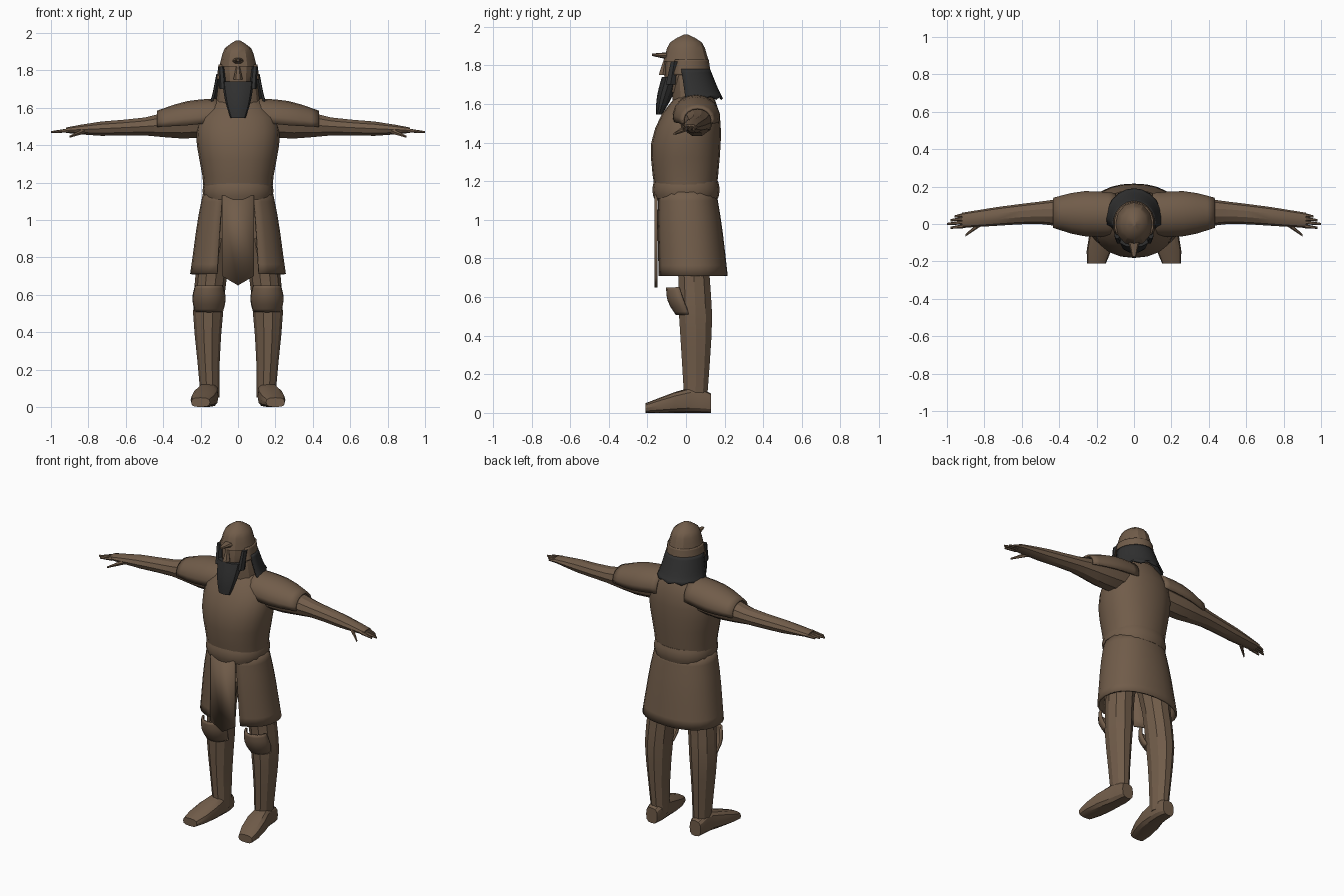
import bpy, bmesh
from math import sin, cos, radians, copysign
from mathutils import Vector

cube = bpy.data.objects.get("Cube")
if cube:
    bpy.data.objects.remove(cube, do_unlink=True)


def material(name, red, green, blue):
    mat = bpy.data.materials.new(name)
    mat.use_nodes = True
    color = (red, green, blue, 1)
    mat.diffuse_color = color
    mat.node_tree.nodes["Principled BSDF"].inputs["Base Color"].default_value = color
    return mat


BROWN = material("leather_brown", .165, .108, .068)
BLACK = material("hair_black", .03, .03, .03)


def finish(name, bm, mat, thickness):
    """Turn a bmesh into a shaded object, thickened when it is an open shell."""
    bmesh.ops.recalc_face_normals(bm, faces=bm.faces)
    mesh = bpy.data.meshes.new(name)
    bm.to_mesh(mesh)
    bm.free()
    mesh.materials.append(mat)
    part_object = bpy.data.objects.new(name, mesh)
    bpy.context.collection.objects.link(part_object)
    if thickness:
        solidify = part_object.modifiers.new("thickness", "SOLIDIFY")
        solidify.thickness = thickness
        solidify.offset = 0
    bpy.ops.object.select_all(action="DESELECT")
    part_object.select_set(True)
    bpy.context.view_layer.objects.active = part_object
    bpy.ops.object.shade_smooth_by_angle(angle=radians(28))


def sample(values, t):
    """Smooth curve through evenly spaced numbers or points."""
    last = len(values) - 1
    i = min(int(t * last), last - 1)
    f = t * last - i
    a, b = values[i], values[i + 1]
    slope_a = (b - values[max(i - 1, 0)]) / 2
    slope_b = (values[min(i + 2, last)] - a) / 2
    ease = f * f * (3 - 2 * f)
    return a + (b - a) * ease + slope_a * f * (1 - f) ** 2 - slope_b * f * f * (1 - f)


def signed_power(value, power):
    return copysign(abs(value) ** power, value)


def loft(name, path, wide, deep=1, axis="z", mat=BROWN, sides=12, rings=7,
         arc=None, power=1, thickness=.012, side=1, ragged=0):
    """Sweep an oval along a path. Depth is a ratio, a list, or the height above the floor."""
    bm = bmesh.new()
    points = [Vector((0, *p)[-3:]) for p in path]
    start, end = arc or (0, 360)
    count = sides + 1 if arc else sides
    loops = []
    for k in range(rings):
        t = k / (rings - 1)
        centre, r = sample(points, t), sample(wide, t)
        if deep == "floor":
            d = centre.z
        else:
            d = sample(deep, t) if isinstance(deep, list) else r * deep
        loop = []
        for i in range(count):
            angle = radians(start + (end - start) * i / sides)
            u = r * signed_power(cos(angle), power)
            v = d * signed_power(sin(angle), power)
            offset = {"x": (0, u, v), "y": (u, 0, v), "z": (u, v, 0)}[axis]
            p = centre + Vector(offset)
            if k == 0 and i % 2:
                p.z += ragged
            p.x *= side
            loop.append(bm.verts.new(p))
        loops.append(loop)
    for a, b in zip(loops, loops[1:]):
        for i in range(sides):
            j = (i + 1) % count
            bm.faces.new((a[i], a[j], b[j], b[i]))
    if not arc:
        bm.faces.new(loops[0])
        bm.faces.new(loops[-1])
    finish(name, bm, mat, thickness if arc else 0)


# Torso, belt and skirt open at the front
loft("torso", [(0, 1.1), (0, 1.4), (.05, 1.66)], [.18, .19, .22, .21, .1],
     [.15, .17, .18, .15, .08], sides=20, rings=9, power=.9)
loft("belt", [(0, 1.11), (0, 1.2)], [.18, .19, .18], .92, sides=20, rings=5, power=.9)
loft("skirt", [(.03, .71), (0, 1.15)], [.25, .22, .18], [.18, .17, .15],
     sides=24, arc=(-66, 246), power=.9)

# Pointed front flap hanging from the belt
bm = bmesh.new()
rows = []
for z, point in ((1.13, 0), (.7, .05)):
    rows.append([bm.verts.new((.085 * t, -.155, z - point * (1 - abs(t)))) for t in (-1, 0, 1)])
for i in range(2):
    bm.faces.new((rows[0][i], rows[0][i + 1], rows[1][i + 1], rows[1][i]))
finish("front_flap", bm, BROWN, .015)

# Head and helmet
loft("neck", [(.02, 1.6), (0, 1.78)], [.12, .11, .09], .75)
loft("head", [(-.03, 1.66), (0, 1.84)], [.06, .085, .09], 1.15)
loft("nose", [(-.12, 1.75), (-.11, 1.82)], [.025, .01], sides=6)
loft("helmet", [(0, 1.82), (0, 1.96)], [.1, .09, .07, .01], 1.18)
loft("helmet_neck_guard", [(0, 1.75), (0, 1.83)], [.11, .1], 1.12, arc=(-30, 210))
loft("helmet_crest", [(-.1, 1.85), (-.175, 1.855)], [.03, .02, .01], .6, axis="y", sides=8)

# Hair and beard
loft("hair", [(.03, 1.625), (0, 1.78)], [.145, .125, .11], 1.08, mat=BLACK,
     arc=(-12, 192), ragged=.015)
loft("beard", [(-.14, 1.545), (-.08, 1.74)], [.04, .07, .085], [.015, .04, .045], mat=BLACK)

for side, word in ((1, "left"), (-1, "right")):
    def part(name, *shape, **options):
        loft(word + "_" + name, *shape, side=side, **options)

    part("sideburn", [(.08, -.08, 1.7), (.09, -.06, 1.82)], [.02, .015], 1.4, mat=BLACK, sides=6)

    # Arm, shoulder pad and hand
    part("arm", [(.15, .05, 1.53), (.5, .06, 1.5), (.92, .02, 1.48)], [.09, .085, .06, .05, .04],
         [.09, .085, .05, .04, .015], axis="x", sides=10, rings=9)
    part("shoulder_pad", [(.1, .05, 1.55), (.43, .06, 1.515)], [.11, .115, .075], .85,
         axis="x", arc=(-15, 195), sides=10)
    for i, finger in enumerate(("index", "middle", "ring", "little")):
        y = .02 * i - .01
        tip = 1 - .02 * abs(i - 1)
        part(finger + "_finger", [(.9, y, 1.48), (tip, y - .01, 1.47)], [.012, .006],
             axis="x", sides=6)
    part("thumb", [(.8, .02, 1.485), (.9, -.06, 1.445)], [.02, .006], axis="x", sides=6)

    # Leg, knee guard and boot
    part("leg", [(.15, .05, .05), (.16, .05, .5), (.12, .03, .9)], [.05, .06, .08, .085, .1],
         [.06, .075, .09, .085, .1], sides=10, rings=9)
    part("knee_guard", [(.155, .03, .51), (.155, -.02, .65)], [.07, .085, .07], 1.1,
         arc=(-170, -10), sides=8)
    part("boot", [(.157, .13, .05), (.16, .02, .065), (.2, -.21, .025)],
         [.04, .05, .055, .07, .05], "floor", axis="y", power=.7)
